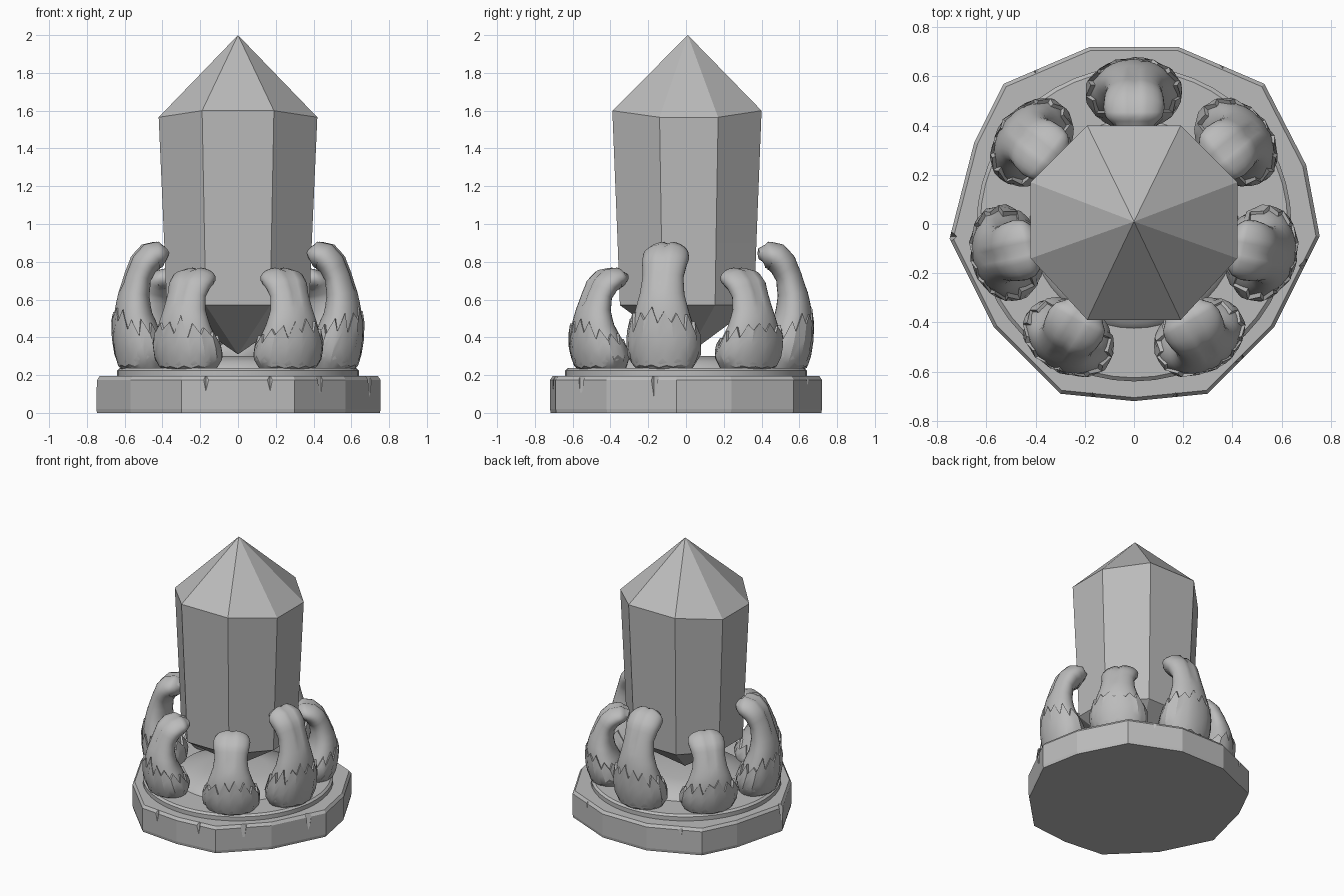
import bpy, bmesh, math, random
from mathutils import Vector

random.seed(4)
if "Cube" in bpy.data.objects:
    bpy.data.objects.remove(bpy.data.objects["Cube"])

stone = bpy.data.materials.new("grey stone")
stone.use_nodes = True
grey = (0.5, 0.5, 0.5, 1)
stone.diffuse_color = grey
stone.node_tree.nodes["Principled BSDF"].inputs["Base Color"].default_value = grey


def loft(name, rings, smooth=None):
    """Skin a stack of equal rings and close both ends."""
    bm = bmesh.new()
    rows = [[bm.verts.new(p) for p in ring] for ring in rings]
    n = len(rows[0])
    for a, b in zip(rows, rows[1:]):
        for i in range(n):
            j = (i + 1) % n
            bm.faces.new((a[i], a[j], b[j], b[i]))
    bm.faces.new(rows[0][::-1])
    bm.faces.new(rows[-1])
    bmesh.ops.remove_doubles(bm, verts=bm.verts, dist=0.0005)
    bmesh.ops.recalc_face_normals(bm, faces=bm.faces)
    mesh = bpy.data.meshes.new(name)
    bm.to_mesh(mesh)
    bm.free()
    mesh.materials.append(stone)
    obj = bpy.data.objects.new(name, mesh)
    bpy.context.collection.objects.link(obj)
    if smooth:
        bpy.ops.object.select_all(action="DESELECT")
        obj.select_set(True)
        bpy.context.view_layer.objects.active = obj
        bpy.ops.object.shade_smooth_by_angle(angle=math.radians(smooth))
    return obj


def disc(radius, z, n=48):
    return [(radius * math.cos(i * math.tau / n), radius * math.sin(i * math.tau / n), z)
            for i in range(n)]


# Rough-hewn base slab
outline = [(0.18, 0.72), (-0.18, 0.72), (-0.53, 0.57), (-0.65, 0.33), (-0.75, -0.06),
           (-0.57, -0.42), (-0.3, -0.69), (0, -0.72), (0.3, -0.69), (0.57, -0.42),
           (0.755, -0.05), (0.7, 0.24), (0.53, 0.57)]
slab = loft("base_slab", [[(x * s, y * s, z) for x, y in outline]
                          for s, z in ((0.995, 0), (1, 0.02), (1, 0.175), (0.98, 0.195))])

# Chips knocked out of the slab's rim
bm = bmesh.new()
for x, y in ((-0.17, -0.715), (0.17, -0.715), (0.44, -0.56), (-0.75, -0.05),
             (0.7, -0.17), (-0.4, 0.64), (0.36, 0.66)):
    cone = bmesh.ops.create_cone(bm, segments=4, radius1=0.004, radius2=0.035,
                                 depth=0.14, cap_ends=True)
    bmesh.ops.translate(bm, verts=cone["verts"], vec=(x, y, 0.15))
mesh = bpy.data.meshes.new("chip_cutter")
bm.to_mesh(mesh)
bm.free()
cutter = bpy.data.objects.new("chip_cutter", mesh)
bpy.context.collection.objects.link(cutter)
cutter.hide_render = True
cutter.hide_set(True)
cut = slab.modifiers.new("chips", "BOOLEAN")
cut.operation = "DIFFERENCE"
cut.solver = "EXACT"
cut.object = cutter

# Raised step and the low mound in its middle
loft("base_step", [disc(0.64, 0.19), disc(0.64, 0.225), disc(0.625, 0.238)], 30)
loft("centre_mound", [disc(0.43, 0.23), disc(0.4, 0.27), disc(0.2, 0.3)], 60)


# Eight-sided crystal, pointed at both ends
def octagon(scale, z, lift=0.0):
    half = [(0.19, -0.40), (0.42, -0.15), (0.42, 0.16), (0.19, 0.39)]
    pts = half + [(-x, y) for x, y in reversed(half)]
    return [(x * scale, y * scale + 0.01, z + (lift if abs(x) < 0.3 else 0)) for x, y in pts]


loft("crystal", [[(0, 0.01, 0.31)] * 8, octagon(0.9, 0.57), octagon(0.93, 0.9),
                 octagon(1, 1.565, 0.035), [(0, 0.01, 2.0)] * 8])

# Claw spine: distance from axis, height, half depth, half width
SPINE = [(0.50, 0.22, 0.11, 0.14), (0.52, 0.30, 0.135, 0.185), (0.55, 0.41, 0.12, 0.18),
         (0.57, 0.52, 0.10, 0.15), (0.565, 0.63, 0.08, 0.12), (0.545, 0.72, 0.07, 0.11),
         (0.515, 0.785, 0.075, 0.12), (0.475, 0.825, 0.08, 0.125), (0.435, 0.835, 0.073, 0.115),
         (0.40, 0.825, 0.05, 0.08), (0.385, 0.815, 0.001, 0.001)]
SIDES = 28


def spine_at(u):
    """Point, depth, width and direction of the claw at station u."""
    i = min(int(u), len(SPINE) - 2)
    here = [a + (b - a) * (u - i) for a, b in zip(SPINE[i], SPINE[i + 1])]
    k = round(u)
    a, b = SPINE[max(k - 1, 0)], SPINE[min(k + 1, len(SPINE) - 1)]
    return here, Vector((b[0] - a[0], b[1] - a[1])).normalized()


def claw_point(u, t, grow, angle, height):
    (r, z, depth, width), d = spine_at(u)
    c, s = math.cos(t) * depth * grow, math.sin(t) * width * grow
    r, z = r + d.y * c, z - d.x * c
    z = max(0.22, 0.22 + (z - 0.22) * height)
    return (r * math.cos(angle) - s * math.sin(angle),
            r * math.sin(angle) + s * math.cos(angle), z)


def make_claw(name, angle, height):
    turns = [i * math.tau / SIDES for i in range(SIDES)]
    # Finger with a crease running down the outside
    steps = [k / 2 for k in range(2 * len(SPINE) - 1)]
    loft(name + "_finger", [[claw_point(u, t, 0.84 if i == 0 and 4 < u < 9.5 else 1, angle, height)
                             for i, t in enumerate(turns)] for u in steps], 50)
    # Shaggy sleeve whose ragged edge is highest on the outside
    rough = [random.uniform(-0.03, 0.03) for _ in turns]
    rim = [2.3 + 0.7 * math.cos(t) + (0.35 if i % 2 else -0.3) + 6 * rough[i]
           for i, t in enumerate(turns)]
    rings = []
    for f, grow in ((0, 1.0), (0.25, 1.04), (0.5, 1.06), (0.75, 1.08), (1, 1.1), (1, 0.95)):
        rings.append([claw_point(rim[i] * f, t, grow + rough[i] * f, angle, height)
                      for i, t in enumerate(turns)])
    loft(name + "_sleeve", rings, 25)


# Seven claws around the crystal, alternating tall and short
SPOTS = [("back", 90, 1), ("back_left", 38.6, 0.8), ("left", -12.9, 1), ("front_left", -60, 0.8),
         ("front_right", 240, 0.8), ("right", 192.9, 1), ("back_right", 141.4, 0.8)]
for label, degrees, height in SPOTS:
    make_claw(label + "_claw", math.radians(degrees), height)
